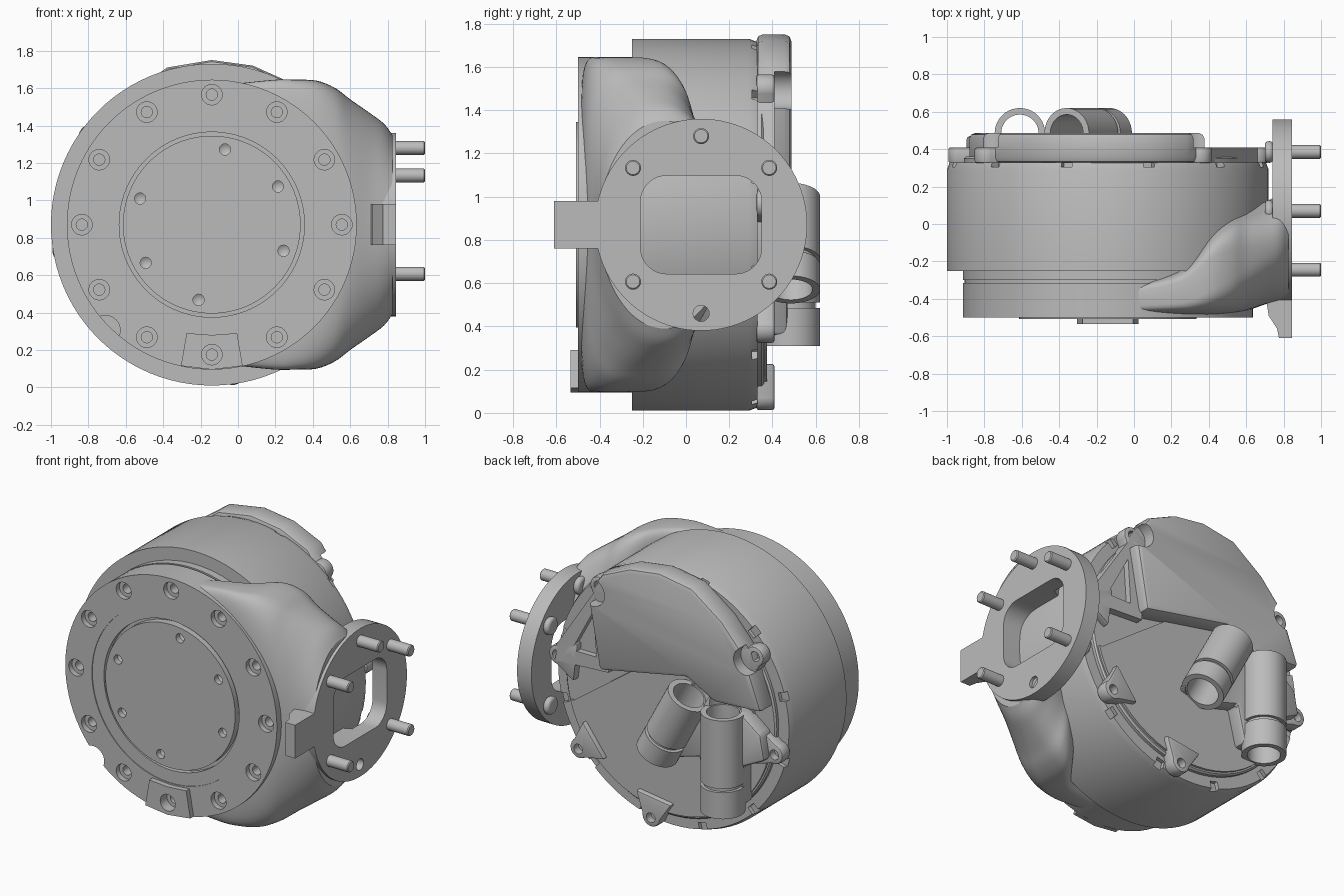
import bpy, bmesh, math
from mathutils import Matrix, Vector

if "Cube" in bpy.data.objects:
    bpy.data.objects.remove(bpy.data.objects["Cube"], do_unlink=True)

grey = bpy.data.materials.new("machined_grey")
grey.use_nodes = True
colour = (0.5, 0.5, 0.5, 1)
grey.diffuse_color = colour
grey.node_tree.nodes["Principled BSDF"].inputs["Base Color"].default_value = colour

CX, CZ = -0.14, 0.87          # drum axis
PY, PZ = 0.07, 0.87           # side flange axis
parts = []


def finish(name, bm):
    bmesh.ops.remove_doubles(bm, verts=bm.verts, dist=0.0001)
    bmesh.ops.recalc_face_normals(bm, faces=bm.faces)
    mesh = bpy.data.meshes.new(name)
    bm.to_mesh(mesh)
    bm.free()
    mesh.materials.append(grey)
    ob = bpy.data.objects.new(name, mesh)
    bpy.context.collection.objects.link(ob)
    parts.append(ob)
    return ob


def place(axis, a, u, v):
    return {"x": (a, u, v), "y": (u, a, v), "z": (u, v, a)}[axis]


def prism(name, outlines, axis, lo, hi):
    """Extrude one or more flat outlines along an axis."""
    bm = bmesh.new()
    for pts in outlines:
        base = [bm.verts.new(place(axis, lo, *p)) for p in pts]
        top = [bm.verts.new(place(axis, hi, *p)) for p in pts]
        bm.faces.new(base)
        bm.faces.new(top[::-1])
        for i in range(len(pts)):
            j = (i + 1) % len(pts)
            bm.faces.new((base[i], base[j], top[j], top[i]))
    return finish(name, bm)


def lathe(name, profile, centres, steps=32, closed=False):
    """Revolve (radius, y) profiles about y-parallel axes at (x, z) centres."""
    bm = bmesh.new()
    for x, z in centres:
        vs = [bm.verts.new((x + r, y, z)) for r, y in profile]
        es = [bm.edges.new(p) for p in zip(vs, vs[1:])]
        if closed:
            es.append(bm.edges.new((vs[-1], vs[0])))
        bmesh.ops.spin(bm, geom=vs + es, cent=(x, 0, z), axis=(0, 1, 0),
                       angle=math.tau, steps=steps, use_merge=True)
    return finish(name, bm)


def polar(r, deg, cx=CX, cz=CZ):
    a = math.radians(deg)
    return cx + r * math.cos(a), cz + r * math.sin(a)


def disc(cx, cz, r, n=32):
    return [polar(r, 360 * i / n, cx, cz) for i in range(n)]


def use(ob, modifier):
    bpy.context.view_layer.objects.active = ob
    bpy.ops.object.modifier_apply(modifier=modifier.name)


def cut(ob, cutter, keep=False):
    m = ob.modifiers.new("cut", "BOOLEAN")
    m.operation, m.solver, m.object = "DIFFERENCE", "EXACT", cutter
    use(ob, m)
    if not keep:
        parts.remove(cutter)
        bpy.data.objects.remove(cutter, do_unlink=True)


def bevel(ob, width, segments=2):
    m = ob.modifiers.new("bevel", "BEVEL")
    m.width, m.segments, m.limit_method = width, segments, "ANGLE"
    use(ob, m)


# Drum body with chamfered back rim and small rim slots
drum = lathe("drum", [(0, -.25), (.86, -.25), (.86, .29), (.845, .33), (0, .33)], [(CX, CZ)], 96)
slots = [[polar(r, a + d) for r, d in ((.8, -2), (.9, -2), (.9, 2), (.8, 2))] for a in range(15, 360, 30)]
cut(drum, prism("slot_cutter", slots, "y", .305, .4))

# Front flange with recessed ring, raised centre cap and counterbored holes
flange = lathe("front_flange", [
    (0, -.508), (.475, -.508), (.475, -.46), (.495, -.46), (.495, -.495), (.58, -.495),
    (.58, -.5), (.775, -.5), (.775, -.315), (.765, -.315), (.765, -.3), (.775, -.3),
    (.775, -.24), (0, -.24)], [(CX, CZ)], 96)
boss = prism("front_boss", [[(-.275, .29), (-.14, .28), (-.005, .29), (.025, .115),
                             (-.14, .095), (-.305, .115)]], "y", -.535, -.49)
rim_holes = lathe("hole_cutter", [(0, -.6), (.055, -.6), (.055, -.465), (.03, -.465), (.03, -.4), (0, -.4)],
                  [polar(.695, a) for a in range(0, 360, 30)], 24)
cut(boss, rim_holes, keep=True)
cut(flange, rim_holes)
cut(flange, lathe("cap_hole_cutter", [(0, -.6), (.03, -.6), (.03, -.47), (0, -.45)],
                  [polar(.408, a) for a in (30, 80, 160, 210, 260, 340)], 20))
cut(flange, prism("notch_cutter", [disc(-.71, .305, .08)], "y", -.6, -.42))

# Side arm: smooth loft from the front flange to the side flange
stations = [  # x, front y, back y, half height, squareness
    (0, -.49, -.31, .755, 6), (.2, -.49, -.26, .775, 6), (.3, -.49, -.2, .775, 6),
    (.42, -.49, -.04, .77, 5), (.52, -.48, .04, .73, 4), (.6, -.465, .08, .67, 3),
    (.7, -.43, .13, .6, 2.4), (.78, -.41, .18, .54, 2.1), (.825, -.4, .2, .48, 2)]


def smooth_station(t):
    i = min(int(t), len(stations) - 2)
    f = t - i
    p = [stations[max(0, min(len(stations) - 1, i + k))] for k in (-1, 0, 1, 2)]
    return [b + .5 * f * (c - a + f * (2 * a - 5 * b + 4 * c - d + f * (3 * (b - c) + d - a)))
            for a, b, c, d in zip(*p)]


bm = bmesh.new()
rings = []
for k in range(33):
    x, front, back, h, n = smooth_station(k / 4)
    ring = []
    for i in range(72):
        c, s = math.cos(math.tau * i / 72), math.sin(math.tau * i / 72)
        y = (front + back) / 2 + (back - front) / 2 * math.copysign(abs(c) ** (2 / n), c)
        ring.append(bm.verts.new((x, y, CZ + h * math.copysign(abs(s) ** (2 / n), s))))
    rings.append(ring)
for a, b in zip(rings, rings[1:]):
    for i in range(72):
        j = (i + 1) % 72
        bm.faces.new((a[i], a[j], b[j], b[i]))
bm.faces.new(rings[0])
bm.faces.new(rings[-1][::-1])
arm = finish("side_arm", bm)
cut(arm, prism("arm_cutter", [disc(CX, CZ, .77, 96)], "y", -.7, -.3))

# Side flange with rounded opening, locating tab, studs and their heads
side = prism("side_flange", [disc(PY, PZ, .49, 96)], "x", .74, .845)
opening = []
for cy, cz, start in ((.19, .107, 0), (-.05, .107, 90), (-.05, -.107, 180), (.19, -.107, 270)):
    opening += [polar(.16 if abs(cz) > 1 else .12, start + a, cy + (.04 if cy > 0 else -.04), PZ + cz)
                for a in range(0, 91, 10)]
window = prism("window_cutter", [opening], "x", .6, 1)
cut(arm, window, keep=True)
cut(side, window)
cut(side, prism("side_hole_cutter", [disc(PY, PZ - .41, .037)], "x", .6, 1))
prism("locating_tab", [[(.845, -.61), (.775, -.61), (.765, -.56), (.72, -.49), (.7, -.36), (.845, -.36)]],
      "z", .76, .98)
stud_spots = [(PY, PZ + .41)] + [(PY + s * .315, PZ + t * .263) for s in (-1, 1) for t in (-1, 1)]
studs = prism("studs", [disc(y, z, .037, 24) for y, z in stud_spots], "x", .72, 1)
bevel(studs, .006, 1)
heads = prism("stud_heads", [disc(y, z, .058, 24) for y, z in stud_spots], "x", .7, .745)
bevel(heads, .02, 3)

# Back plates
lathe("back_plate", [(0, .32), (.77, .32), (.77, .35), (.76, .36), (0, .36)], [(CX, CZ)], 96)
lower = [polar(.75, a) for a in range(195, 346, 6)] + [(.56, .68), (-.3, 1.3), (-.7, 1.1)]
prism("lower_back_plate", [lower], "y", .34, .375)

# Mounting ears around the back
ear_angles = (-37, -82, 190, 144, 7, 52)


def ear(deg):
    x, z = polar(.8, deg)
    tip = [polar(.065, deg + a, x, z) for a in range(-90, 91, 15)]
    return [polar(.68, deg - 11)] + tip + [polar(.68, deg + 11)]


ears = prism("mounting_ears", [ear(a) for a in ear_angles], "y", .325, .41)
bevel(ears, .012)
cut(ears, lathe("ear_hole_cutter", [(0, .36), (.032, .36), (.032, .5), (0, .5)],
                [polar(.805, a) for a in ear_angles], 20))

# Raised upper back cover with sloped edge
cover = prism("upper_cover", [[(.3, .985), (.39, 1.48), (.28, 1.63), (.08, 1.72), (-.14, 1.75), (-.38, 1.71),
                               (-.6, 1.55), (-.76, 1.37), (-.89, 1.02), (-.54, 1.0), (-.34, 1.11)]],
              "y", .325, .487)
bevel(cover, .03, 2)
cut(cover, prism("cover_notch_cutter", [disc(*polar(.79, a), .09) for a in (52, 144)], "y", .41, .6))

# Triangular web beside the cover
web = prism("cover_web", [[(.28, .95), (.67, .93), (.66, 1.04), (.37, 1.48), (.28, 1.4)]], "y", .33, .41)
cut(web, prism("web_cutter", [[(.37, 1.03), (.55, 1.03), (.39, 1.33)]], "y", .37, .5))

# Twin cable clamps: grooved tubes, one upright and one tilted
TY = .485


def tube(name, low, high, r_out, r_in):
    a, b = Vector((low[0], TY, low[1])), Vector((high[0], TY, high[1]))
    n = (b - a).length
    if r_in:
        g = n * .27
        prof = [(r_in, 0), (r_out, 0), (r_out, g), (r_out - .02, g), (r_out - .02, g + .025),
                (r_out, g + .025), (r_out, n), (r_in, n)]
    else:
        prof = [(0, -.1), (r_out, -.1), (r_out, n + .1), (0, n + .1)]
    ob = lathe(name, prof, [(0, 0)], 40, closed=bool(r_in))
    turn = Vector((0, 1, 0)).rotation_difference(b - a).to_matrix().to_4x4()
    ob.data.transform(Matrix.Translation(a) @ turn)
    return ob


runs = {"upright": ((-.61, .31), (-.61, .96)), "tilted": ((-.13, .57), (-.36, 1.0))}
base = prism("clamp_base", [[(-.74, .36), (-.48, .36), (-.42, .6), (-.25, .55), (-.04, .6), (-.26, 1.02),
                             (-.42, 1.04), (-.74, .96), (-.87, .86), (-.9, .7), (-.74, .62)]], "y", .35, .47)
bevel(base, .02)
for label, (low, high) in runs.items():
    tube(label + "_clamp", low, high, .135, .1)
    cut(base, tube("bore_cutter", low, high, .11, 0))

# Smooth shading with crisp edges
for ob in parts:
    bpy.ops.object.select_all(action="DESELECT")
    ob.select_set(True)
    bpy.context.view_layer.objects.active = ob
    bpy.ops.object.shade_smooth_by_angle(angle=math.radians(32))
